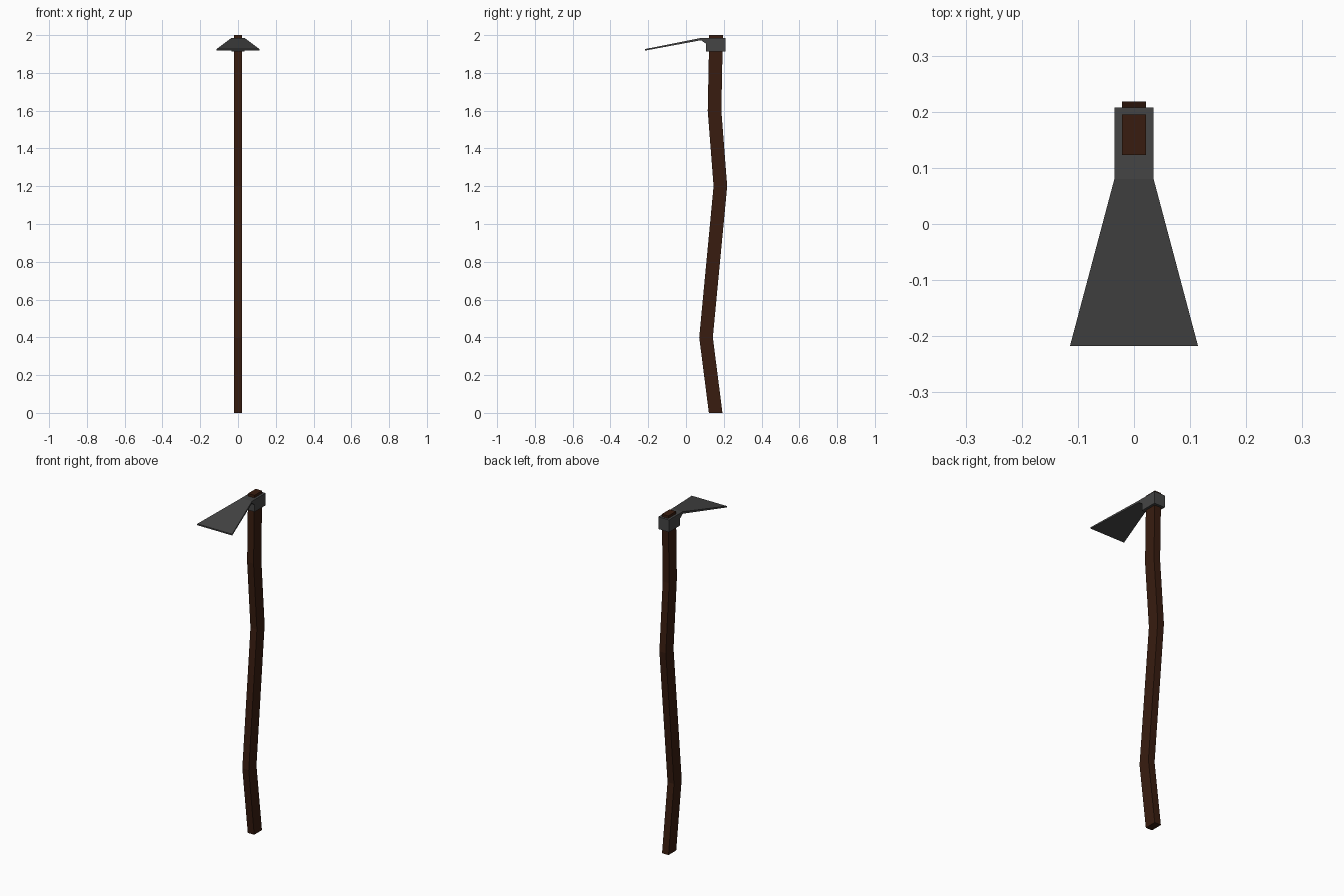
import bpy, bmesh

if "Cube" in bpy.data.objects:
    bpy.data.objects.remove(bpy.data.objects["Cube"])


def loft(name, rings, color):
    """Skin a chain of four-cornered rings and cap both ends."""
    bm = bmesh.new()
    loops = [[bm.verts.new(p) for p in ring] for ring in rings]
    for a, b in zip(loops, loops[1:]):
        for i in range(4):
            j = (i + 1) % 4
            bm.faces.new((a[i], a[j], b[j], b[i]))
    bm.faces.new(loops[0])
    bm.faces.new(loops[-1])
    bmesh.ops.recalc_face_normals(bm, faces=bm.faces)
    mesh = bpy.data.meshes.new(name)
    bm.to_mesh(mesh)
    bm.free()
    mat = bpy.data.materials.new(name + "_material")
    mat.diffuse_color = color
    mat.use_nodes = True
    mat.node_tree.nodes["Principled BSDF"].inputs["Base Color"].default_value = mat.diffuse_color
    mesh.materials.append(mat)
    obj = bpy.data.objects.new(name, mesh)
    bpy.context.collection.objects.link(obj)
    return obj


# Crooked wooden handle: (height, centre y)
path = [(0, 0.157), (0.4, 0.106), (1.2, 0.182), (1.6, 0.151), (2.0, 0.159)]
hx, hy = 0.021, 0.036
loft("handle",
     [[(-hx, y - hy, z), (hx, y - hy, z), (hx, y + hy, z), (-hx, y + hy, z)]
      for z, y in path],
     (0.04, 0.012, 0.005, 1))

# Iron head, collar to blade edge: (y, half width, bottom z, top z)
sections = [
    (0.208, 0.035, 1.913, 1.985),
    (0.105, 0.035, 1.913, 1.985),
    (0.105, 0.035, 1.955, 1.985),
    (0.080, 0.035, 1.973, 1.985),
    (-0.217, 0.114, 1.918, 1.926),
]
loft("hoe_head",
     [[(-w, y, lo), (w, y, lo), (w, y, hi), (-w, y, hi)]
      for y, w, lo, hi in sections],
     (0.06, 0.06, 0.06, 1))
